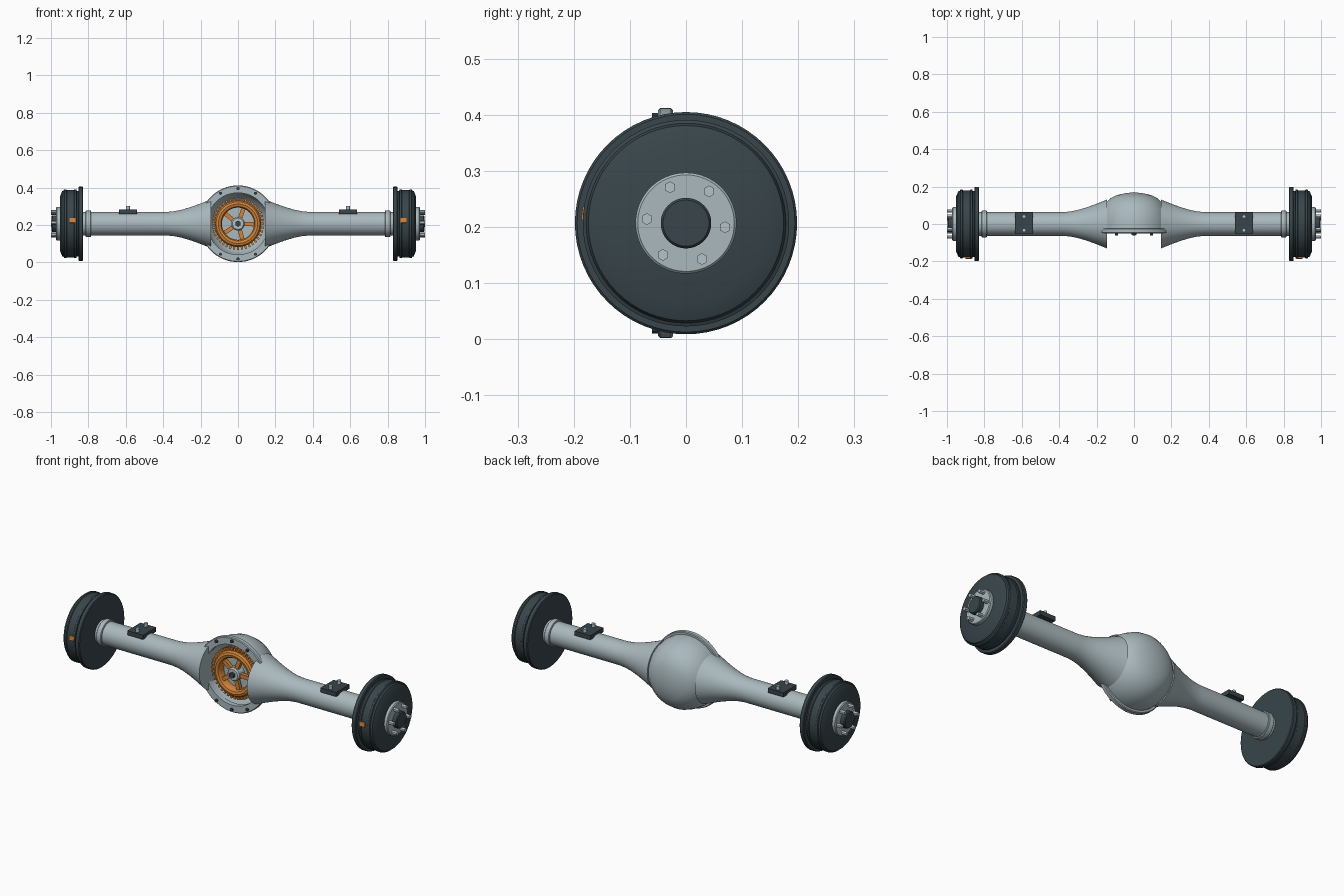
import bpy, bmesh, math
from mathutils import Matrix, Vector

if "Cube" in bpy.data.objects:
    bpy.data.objects.remove(bpy.data.objects["Cube"])

Z0 = 0.207  # height of the axle centre line
CENTRE = Vector((0, 0, Z0))
made = []


def material(name, rgb):
    m = bpy.data.materials.new(name)
    m.use_nodes = True
    m.diffuse_color = (*rgb, 1)
    m.node_tree.nodes["Principled BSDF"].inputs["Base Color"].default_value = (*rgb, 1)
    return m


GREY = material("cast grey", (0.40, 0.48, 0.51))
STEEL = material("bright steel", (0.46, 0.54, 0.56))
DARK = material("dark slate", (0.04, 0.06, 0.07))
ORANGE = material("copper orange", (0.65, 0.23, 0.04))


def finish(name, bm, mat):
    bmesh.ops.remove_doubles(bm, verts=bm.verts, dist=1e-5)
    bmesh.ops.recalc_face_normals(bm, faces=bm.faces)
    mesh = bpy.data.meshes.new(name)
    bm.to_mesh(mesh)
    bm.free()
    mesh.materials.append(mat)
    ob = bpy.data.objects.new(name, mesh)
    bpy.context.collection.objects.link(ob)
    made.append(ob)
    return ob


def lathe(name, profile, axis, mat, closed=False, sides=64):
    """Turn (distance along axis, radius) points about the centre line."""
    axis = Vector(axis)
    bm = bmesh.new()
    vs = [bm.verts.new(CENTRE + axis * d + Vector((0, 0, r))) for d, r in profile]
    pairs = list(zip(vs, vs[1:])) + ([(vs[-1], vs[0])] if closed else [])
    edges = [bm.edges.new(p) for p in pairs]
    bmesh.ops.spin(bm, geom=vs + edges, cent=CENTRE, axis=axis, angle=math.tau,
                   steps=sides, use_merge=True)
    return finish(name, bm, mat)


def add_box(bm, size, matrix):
    bmesh.ops.create_cube(bm, size=1, matrix=matrix @ Matrix.Diagonal((*size, 1)))


def add_rod(bm, centre, axis, radius, length, sides=6):
    turn = Vector(axis).to_track_quat('Z', 'Y').to_matrix().to_4x4()
    bmesh.ops.create_cone(bm, cap_ends=True, segments=sides, radius1=radius, radius2=radius,
                          depth=length, matrix=Matrix.Translation(centre) @ turn)


def around_y(angle, radius, y):
    """Frame with its x axis pointing outward at an angle in the front plane."""
    return (Matrix.Translation(CENTRE + Vector((0, y, 0)))
            @ Matrix.Rotation(-angle, 4, 'Y') @ Matrix.Translation((radius, 0, 0)))


# Differential housing: hollow bowl, open to the front
BACK = (0, 1, 0)
lathe("housing_bowl", [(-.035, .19), (0, .192), (.04, .186), (.08, .173), (.115, .15),
                       (.14, .122), (.155, .09), (.164, .05), (.17, 0),
                       (.155, 0), (.145, .07), (.12, .11), (.08, .15), (.03, .168), (-.035, .17)],
      BACK, GREY, closed=True)
lathe("housing_flange", [(-.05, .165), (-.05, .201), (-.046, .205), (-.027, .205),
                         (-.023, .201), (-.023, .165)], BACK, GREY, closed=True)
bm = bmesh.new()
for i in range(12):
    pos = around_y(i * math.tau / 12, .188, -.054).translation
    add_rod(bm, pos, BACK, .0085, .013)
finish("flange_bolts", bm, DARK)

# Ring gear with teeth, spokes and hub
lathe("ring_gear", [(-.032, .124), (-.042, .117), (-.046, .105), (-.042, .092),
                    (-.032, .086), (0, .086), (0, .124)], BACK, ORANGE, closed=True)
bm = bmesh.new()
for i in range(40):
    add_box(bm, (.022, .03, .011), around_y(i * math.tau / 40, .129, -.015))
finish("gear_teeth", bm, ORANGE)
bm = bmesh.new()
for i in range(5):
    add_box(bm, (.07, .02, .022), around_y(math.radians(70 + 72 * i), .06, -.022))
finish("gear_spokes", bm, ORANGE)
lathe("carrier_plate", [(.005, 0), (.005, .1), (.03, .1), (.03, 0)], BACK, GREY)
lathe("gear_hub", [(-.045, 0), (-.045, .03), (-.038, .036), (.02, .036)], BACK, STEEL)
lathe("hub_nut", [(-.058, 0), (-.058, .016), (-.04, .016)], BACK, DARK, sides=6)

for side, s in (("left", 1), ("right", -1)):
    OUT = (s, 0, 0)
    # Axle tube flaring into the housing, with end collar
    lathe(side + "_axle_tube", [(.145, 0), (.145, .13), (.17, .12), (.2, .108), (.25, .09),
                                (.3, .075), (.34, .067), (.38, .063), (.84, .063)], OUT, GREY)
    lathe(side + "_tube_collar", [(.785, .06), (.785, .068), (.788, .071), (.812, .071),
                                  (.815, .068), (.815, .06)], OUT, GREY)

    # Brake drum and backing plate
    lathe(side + "_backing_plate", [(.828, 0), (.828, .194), (.832, .198), (.85, .198),
                                    (.854, .194), (.854, 0)], OUT, DARK)
    lathe(side + "_brake_drum", [(.85, .176), (.862, .176), (.864, .184), (.874, .184),
                                 (.877, .18), (.915, .18), (.918, .184), (.928, .184),
                                 (.931, .178), (.94, .174), (.953, .142), (.953, 0)], OUT, DARK)
    bm = bmesh.new()
    add_box(bm, (.03, .009, .024), Matrix.Translation((s * .885, -.181, Z0 + .017))
            @ Matrix.Rotation(math.radians(-6), 4, 'X'))
    finish(side + "_drum_marker", bm, ORANGE)

    # Wheel hub, cap and nuts
    lathe(side + "_wheel_hub", [(.95, .09), (.968, .09), (.972, .086), (.972, 0)], OUT, GREY)
    lathe(side + "_hub_cap", [(.97, .045), (.992, .045), (.997, .041), (.997, 0)], OUT, DARK)
    bm = bmesh.new()
    for i in range(6):
        a = math.radians(60 * i - 6)
        pos = CENTRE + Vector((s * .985, .07 * math.cos(a), .07 * math.sin(a)))
        add_rod(bm, pos, OUT, .0105, .03)
    finish(side + "_wheel_nuts", bm, STEEL)

    # Spring seat with two studs
    bm = bmesh.new()
    add_box(bm, (.095, .115, .024), Matrix.Translation((s * .588, .003, .272)))
    finish(side + "_spring_seat", bm, DARK)
    bm = bmesh.new()
    for y in (-.034, .04):
        add_rod(bm, (s * .588, y, .292), (0, 0, 1), .01, .022, 12)
    finish(side + "_seat_studs", bm, STEEL)

# Smooth shading with sharp edges kept
bpy.ops.object.select_all(action='DESELECT')
for ob in made:
    ob.select_set(True)
bpy.context.view_layer.objects.active = made[0]
bpy.ops.object.shade_smooth_by_angle(angle=math.radians(32))
